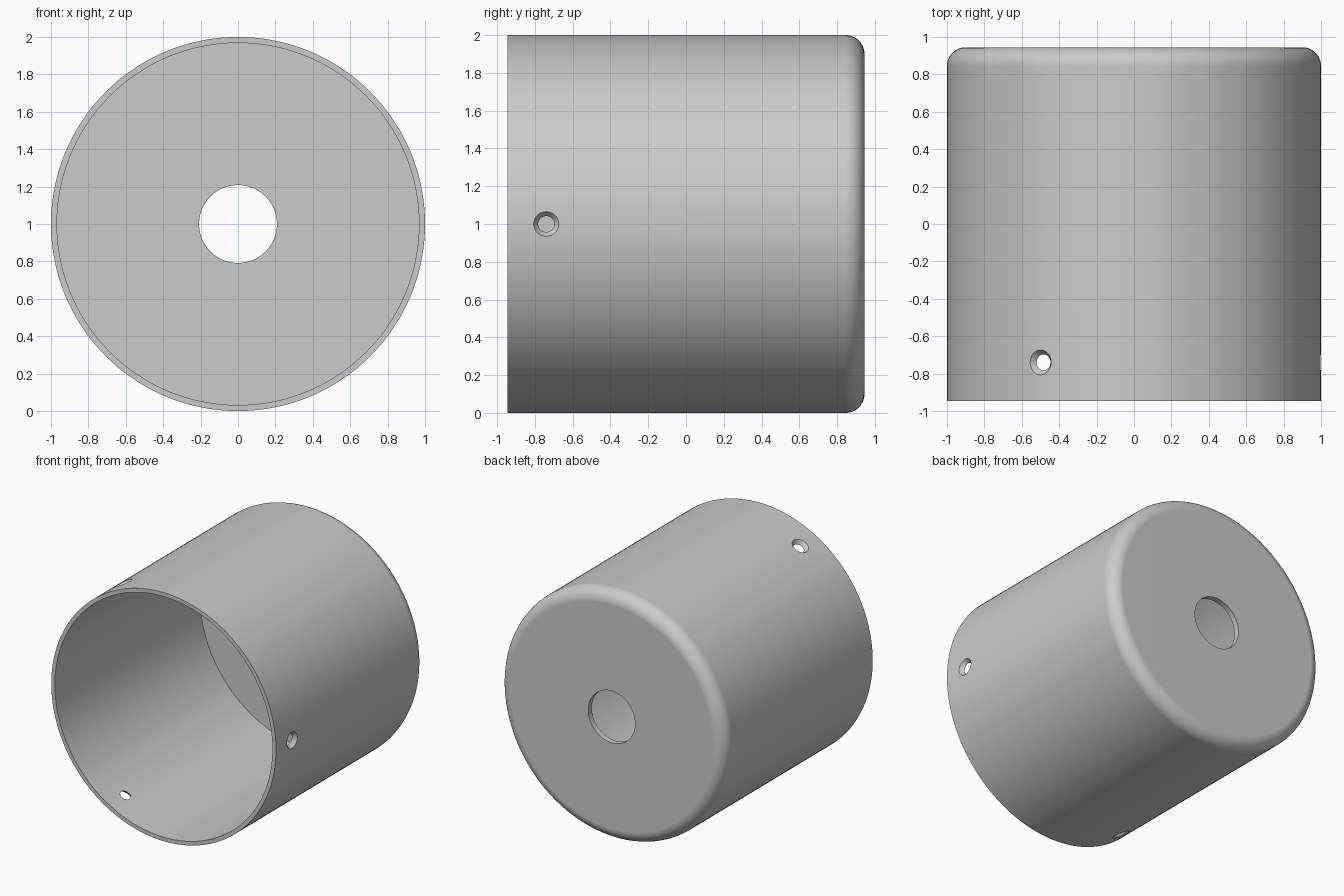
import bpy, bmesh, math
from mathutils import Matrix, Vector

if "Cube" in bpy.data.objects:
    bpy.data.objects.remove(bpy.data.objects["Cube"], do_unlink=True)

SEGMENTS = 144
RADIUS, INNER, BORE = 1.0, 0.968, 0.208
FRONT, BACK, FLOOR, FILLET = -0.945, 0.945, 0.045, 0.10
CENTRE = Vector((0, 0, 1))

grey = bpy.data.materials.new("plain grey")
grey.use_nodes = True
grey.diffuse_color = (0.6, 0.6, 0.6, 1)
grey.node_tree.nodes["Principled BSDF"].inputs["Base Color"].default_value = (0.6, 0.6, 0.6, 1)


def make_object(name, bm):
    bmesh.ops.recalc_face_normals(bm, faces=bm.faces)
    mesh = bpy.data.meshes.new(name)
    bm.to_mesh(mesh)
    bm.free()
    mesh.materials.append(grey)
    obj = bpy.data.objects.new(name, mesh)
    bpy.context.collection.objects.link(obj)
    return obj


# Cup profile as (radius, y): bore, floor, inner wall, rim, outer wall, fillet
profile = [(BORE, BACK), (BORE, BACK - FLOOR), (INNER, BACK - FLOOR),
           (INNER, FRONT), (RADIUS, FRONT)]
for i in range(11):
    a = math.radians(90) * i / 10
    profile.append((RADIUS - FILLET + FILLET * math.cos(a),
                    BACK - FILLET + FILLET * math.sin(a)))

# Revolve the closed profile around the y axis
bm = bmesh.new()
rings = []
for s in range(SEGMENTS):
    t = 2 * math.pi * s / SEGMENTS
    rings.append([bm.verts.new((r * math.cos(t), y, 1 + r * math.sin(t))) for r, y in profile])
for s in range(SEGMENTS):
    a, b = rings[s], rings[(s + 1) % SEGMENTS]
    for i in range(len(profile)):
        j = (i + 1) % len(profile)
        bm.faces.new((a[i], a[j], b[j], b[i]))
cup = make_object("cup_shell", bm)

# Three countersunk screw holes, evenly spaced near the open rim
bm = bmesh.new()
for k in range(3):
    t = 2 * math.pi * k / 3
    out = Vector((math.cos(t), 0, math.sin(t)))
    place = Matrix.Translation(CENTRE + out * 0.99 + Vector((0, -0.74, 0)))
    turn = out.to_track_quat('Z', 'Y').to_matrix().to_4x4()
    bmesh.ops.create_cone(bm, cap_ends=True, segments=32, radius1=0.022, radius2=0.097,
                          depth=0.1, matrix=place @ turn)
cutter = make_object("screw_hole_cutter", bm)
cutter.hide_render = True

cut = cup.modifiers.new("screw holes", 'BOOLEAN')
cut.object = cutter
cut.operation = 'DIFFERENCE'
cut.solver = 'EXACT'

bpy.ops.object.select_all(action='DESELECT')
cup.select_set(True)
bpy.context.view_layer.objects.active = cup
bpy.ops.object.modifier_apply(modifier=cut.name)
bpy.data.objects.remove(cutter, do_unlink=True)

# Smooth round walls with crisp rims
bpy.ops.object.shade_smooth_by_angle(angle=math.radians(25))
weighted = cup.modifiers.new("clean normals", 'WEIGHTED_NORMAL')
weighted.keep_sharp = True
